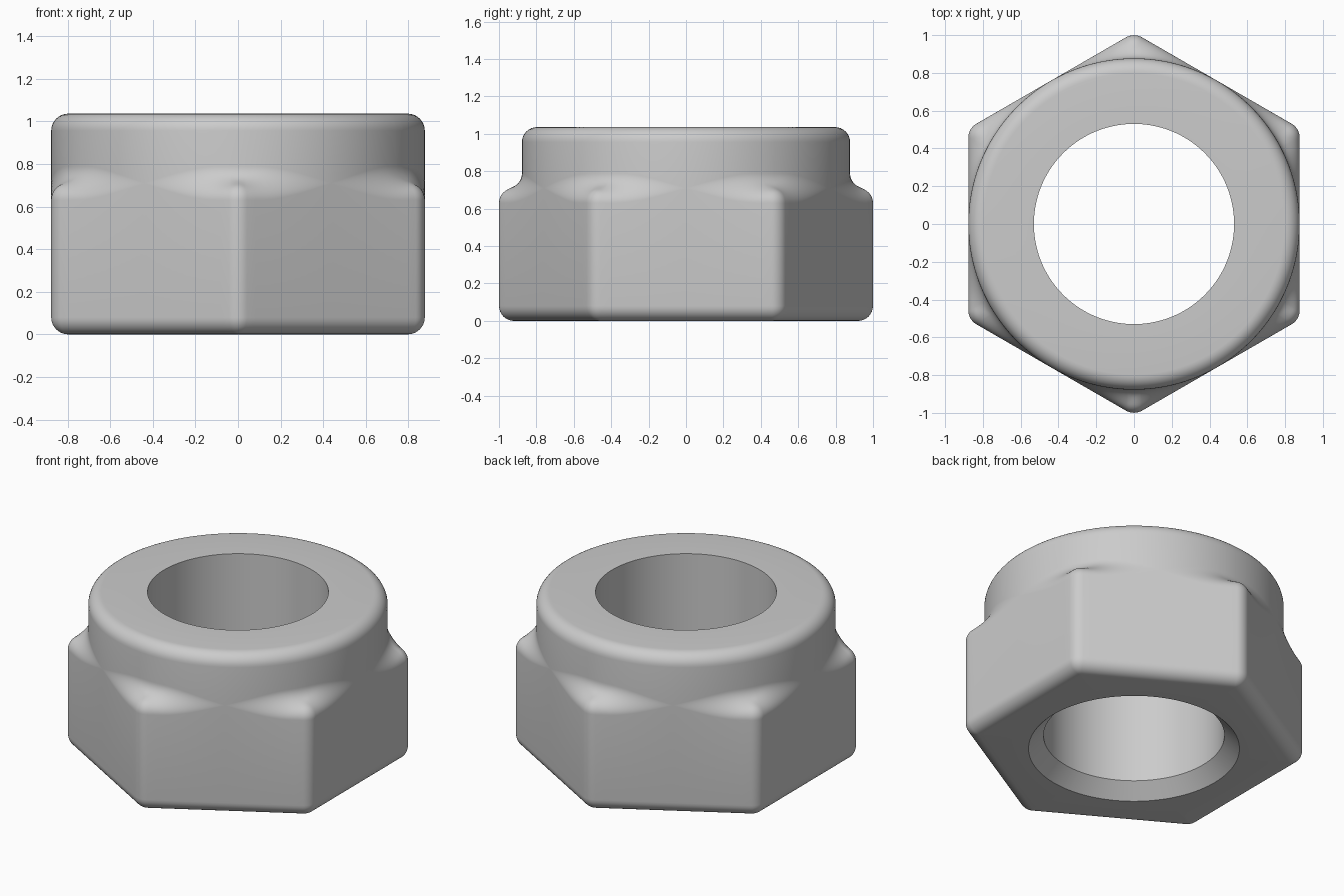
import bpy, bmesh
from math import sin, cos, tan, pi, radians, sqrt, hypot, atan2

cube = bpy.data.objects.get("Cube")
if cube:
    bpy.data.objects.remove(cube)

APOTHEM = 0.877      # centre to hexagon flat, also the collar radius
CORNER = 0.085       # rounding of the upright corners
FILLET = 0.08        # rounding of the other edges
SHELF, TOP = 0.71, 1.036
BORE, CHAMFER = 0.53, 0.088
CORE = APOTHEM - CORNER
HALF = CORE * tan(pi / 6)

steel = bpy.data.materials.new("steel grey")
steel.use_nodes = True
grey = (0.6, 0.6, 0.6, 1)
steel.diffuse_color = grey
steel.node_tree.nodes["Principled BSDF"].inputs["Base Color"].default_value = grey


def quarter(d):
    """Drop of a quarter-round edge at distance d from its tangent wall."""
    d = min(max(d, 0), FILLET)
    return FILLET - sqrt(FILLET ** 2 - (FILLET - d) ** 2)


def hexagon(inset):
    """Rounded hexagon outline, moved inward by inset."""
    pts = []
    for side in range(6):
        a = side * pi / 3
        samples = [(HALF * sin(pi / 2 * (k / 14 - 1)) if k < 14 else
                    HALF * (1 - cos(pi / 2 * (k - 14) / 14)), 0) for k in range(28)]
        # Columns crowd towards the middle of each flat, where the shelf vanishes
        samples = [(HALF * (k / 14 - 1) * abs(k / 14 - 1) ** 0.4, 0) for k in range(28)]
        samples += [(HALF, radians(60) * k / 8) for k in range(8)]
        for along, turn in samples:
            x = CORE + (CORNER - inset) * cos(turn)
            y = along + (CORNER - inset) * sin(turn)
            pts.append((x * cos(a) - y * sin(a), x * sin(a) + y * cos(a)))
    return pts


def wall_distance(x, y):
    """Distance inward from the rounded hexagon wall."""
    a = round(atan2(y, x) / (pi / 3)) * pi / 3
    qx = x * cos(a) + y * sin(a) - CORE
    qy = max(abs(y * cos(a) - x * sin(a)) - HALF, 0)
    return CORNER - hypot(max(qx, 0), qy)


outline = hexagon(0)
angles = [atan2(y, x) for x, y in outline]


def circle(r, z):
    return [(r * cos(a), r * sin(a), z) for a in angles]


# Bore and lead-in chamfer
rings = [circle(BORE, TOP), circle(BORE, CHAMFER), circle(BORE + CHAMFER, 0)]

# Rounded bottom edge of the hexagon
for k in range(9):
    t = pi / 2 * k / 8
    rings.append([(x, y, FILLET * (1 - cos(t)))
                  for x, y in hexagon(FILLET * (1 - sin(t)))])

# Corner shelves: rounded over at the wall, blended up into the collar
STEPS = 20
for k in range(STEPS + 1):
    t = (1 - cos(pi * k / STEPS)) / 2
    ring = []
    for (x, y), a in zip(outline, angles):
        gap = (hypot(x, y) - APOTHEM) * (1 - t)
        px, py = (APOTHEM + gap) * cos(a), (APOTHEM + gap) * sin(a)
        ring.append((px, py, SHELF - quarter(wall_distance(px, py)) + quarter(gap)))
    rings.append(ring)

# Round collar with a rolled top edge
for k in range(9):
    t = pi / 2 * k / 8
    rings.append(circle(APOTHEM - FILLET * (1 - cos(t)), TOP - FILLET * (1 - sin(t))))

# Skin the rings into one closed body
bm = bmesh.new()
loops = [[bm.verts.new(p) for p in ring] for ring in rings]
count = len(outline)
for i, low in enumerate(loops):
    high = loops[(i + 1) % len(loops)]
    for j in range(count):
        n = (j + 1) % count
        bm.faces.new((low[j], low[n], high[n], high[j]))
bmesh.ops.remove_doubles(bm, verts=bm.verts, dist=0.0002)
bmesh.ops.recalc_face_normals(bm, faces=bm.faces)
mesh = bpy.data.meshes.new("lock_nut")
bm.to_mesh(mesh)
bm.free()
mesh.materials.append(steel)
nut = bpy.data.objects.new("lock_nut", mesh)
bpy.context.collection.objects.link(nut)

bpy.ops.object.select_all(action='DESELECT')
nut.select_set(True)
bpy.context.view_layer.objects.active = nut
bpy.ops.object.shade_smooth_by_angle(angle=radians(35))
